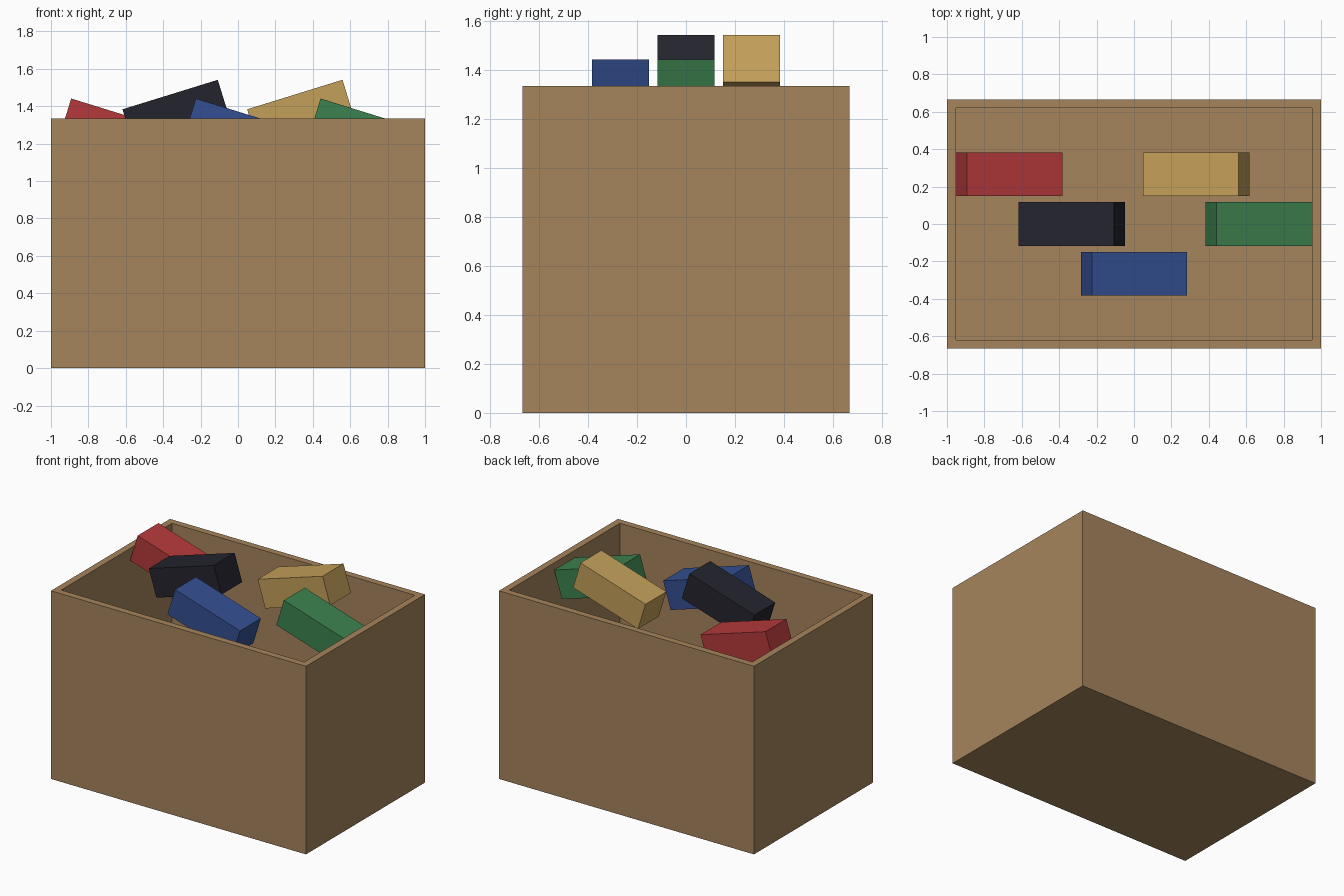
import bpy, bmesh
from mathutils import Matrix, Vector

if "Cube" in bpy.data.objects:
    bpy.data.objects.remove(bpy.data.objects["Cube"])


def material(name, rgb):
    # 8-bit sRGB to linear
    lin = [((c / 255 + 0.055) / 1.055) ** 2.4 for c in rgb]
    m = bpy.data.materials.new(name)
    m.diffuse_color = (*lin, 1)
    m.use_nodes = True
    m.node_tree.nodes["Principled BSDF"].inputs["Base Color"].default_value = m.diffuse_color
    return m


def box(bm, size):
    return bmesh.ops.create_cube(bm, size=1, matrix=Matrix.Diagonal((*size, 1)))


def finish(name, bm, mat):
    me = bpy.data.meshes.new(name)
    bm.to_mesh(me)
    bm.free()
    me.materials.append(mat)
    ob = bpy.data.objects.new(name, me)
    bpy.context.collection.objects.link(ob)
    return ob


# Open crate: inset the top face for the rim, then push it down to the floor
W, D, H, T = 2.0, 4 / 3, 4 / 3, 1 / 15
bm = bmesh.new()
box(bm, (W, D, H))
bmesh.ops.translate(bm, verts=bm.verts, vec=(0, 0, H / 2))
bm.normal_update()
top = max(bm.faces, key=lambda f: f.calc_center_median().z)
bmesh.ops.inset_region(bm, faces=[top], thickness=T)
hole = bmesh.ops.extrude_discrete_faces(bm, faces=[top])["faces"][0]
bmesh.ops.translate(bm, verts=hole.verts, vec=Vector((0, 0, T - H)))
bmesh.ops.recalc_face_normals(bm, faces=bm.faces)
finish("crate", bm, material("cardboard brown", (166, 133, 92)))

# Tilted blocks: name, colour, x, y, z, tilt about y
BLOCKS = [
    ("red", (182, 58, 60), -2 / 3, 4 / 15, 1.267, 0.3),
    ("black", (36, 36, 46), -1 / 3, 0, 1.367, -0.3),
    ("blue", (52, 80, 146), 0, -4 / 15, 1.267, 0.3),
    ("gold", (196, 160, 90), 1 / 3, 4 / 15, 1.367, -0.3),
    ("green", (60, 130, 79), 2 / 3, 0, 1.267, 0.3),
]
for name, rgb, x, y, z, tilt in BLOCKS:
    bm = bmesh.new()
    box(bm, (8 / 15, 7 / 30, 0.2))
    ob = finish(name + "_block", bm, material(name, rgb))
    ob.location = (x, y, z)
    ob.rotation_euler = (0, tilt, 0)
